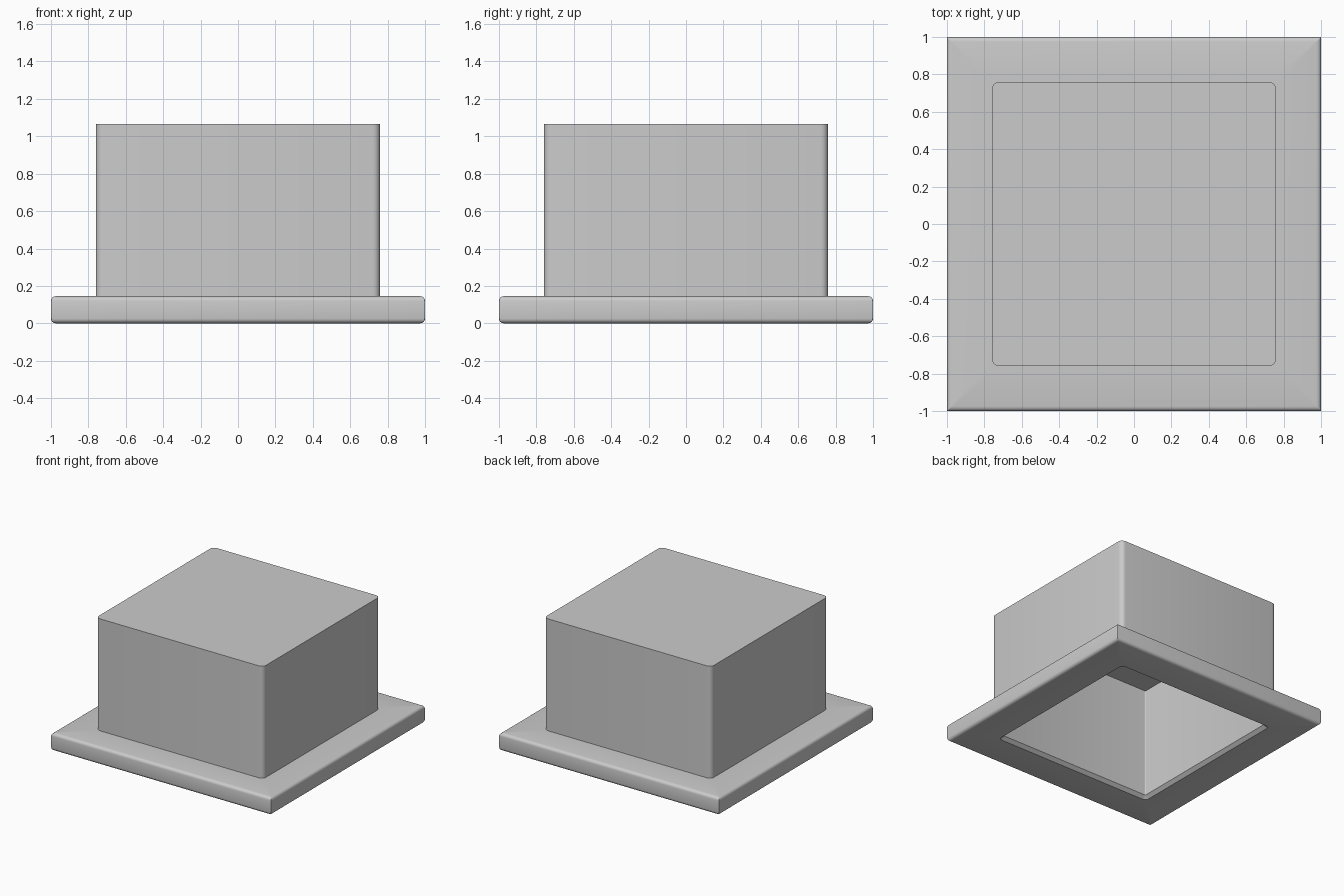
import bpy, bmesh, math

if "Cube" in bpy.data.objects:
    bpy.data.objects.remove(bpy.data.objects["Cube"])

SEG = 5  # steps per rounded corner


def ring(bm, half, radius, z):
    """Rounded square loop of vertices at height z."""
    verts = []
    for corner in range(4):
        mid = math.radians(45 + 90 * corner)
        cx = math.copysign(half - radius, math.cos(mid))
        cy = math.copysign(half - radius, math.sin(mid))
        for i in range(SEG + 1):
            a = math.radians(90 * corner + 90 * i / SEG)
            verts.append(bm.verts.new((cx + radius * math.cos(a), cy + radius * math.sin(a), z)))
    return verts


def fillet(half, z, r, start):
    """Quarter-round steps for the flange edge."""
    return [(half + r * math.cos(math.radians(start + 22.5 * i)), 0.004,
             z + r * math.sin(math.radians(start + 22.5 * i))) for i in range(5)]


F, T = 0.025, 0.145  # flange edge radius and thickness

# Section from cavity ceiling, down the inside, round the flange, up to the top
section = [(0.695, 0.008, 0.93), (0.695, 0.008, 0.025), (0.722, 0.03, 0.0)]
section += fillet(1 - F, F, F, -90)
section += fillet(1 - F, T - F, F, 0)
section += [(0.76, 0.04, T), (0.76, 0.04, 1.065)]

# Hollow box with flange, one continuous shell
bm = bmesh.new()
rings = [ring(bm, *s) for s in section]
for a, b in zip(rings, rings[1:]):
    for i in range(len(a)):
        j = (i + 1) % len(a)
        bm.faces.new((a[i], a[j], b[j], b[i]))
bm.faces.new(rings[0])
bm.faces.new(rings[-1])
bmesh.ops.recalc_face_normals(bm, faces=bm.faces)

mesh = bpy.data.meshes.new("flanged_housing")
bm.to_mesh(mesh)
bm.free()
housing = bpy.data.objects.new("flanged_housing", mesh)
bpy.context.collection.objects.link(housing)

# Smooth rounded edges, crisp corners
bpy.context.view_layer.objects.active = housing
housing.select_set(True)
bpy.ops.object.shade_smooth_by_angle(angle=math.radians(30))
